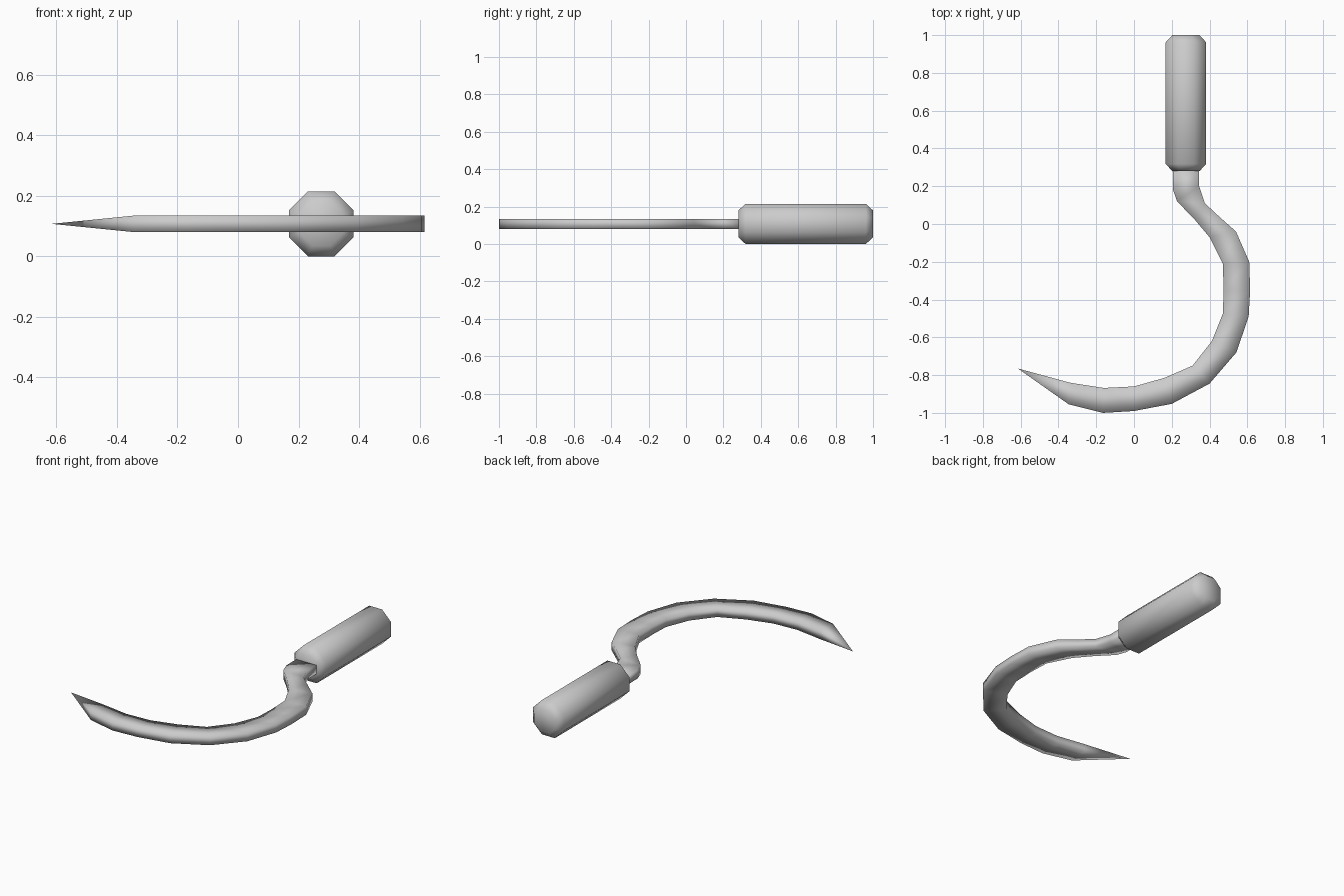
import bpy, bmesh, math

if "Cube" in bpy.data.objects:
    bpy.data.objects.remove(bpy.data.objects["Cube"])

Z_MID = 0.107


def loft(name, rings, tip=None):
    """Skin a list of equal-sized vertex rings; close the end with a cap or a point."""
    bm = bmesh.new()
    loops = [[bm.verts.new(p) for p in ring] for ring in rings]
    n = len(loops[0])
    for a, b in zip(loops, loops[1:]):
        for i in range(n):
            j = (i + 1) % n
            bm.faces.new((a[i], a[j], b[j], b[i]))
    bm.faces.new(loops[0])
    if tip:
        t = bm.verts.new(tip)
        for i in range(n):
            bm.faces.new((loops[-1][i], loops[-1][(i + 1) % n], t))
    else:
        bm.faces.new(loops[-1])
    bmesh.ops.recalc_face_normals(bm, faces=bm.faces)
    for f in bm.faces:
        f.smooth = True
    mesh = bpy.data.meshes.new(name)
    bm.to_mesh(mesh)
    bm.free()
    obj = bpy.data.objects.new(name, mesh)
    bpy.context.collection.objects.link(obj)
    return obj


# Handle: octagonal grip with chamfered ends
def octagon(y, half_width):
    r = half_width / math.cos(math.pi / 8)
    return [(0.275 + r * math.cos(math.pi / 8 + k * math.pi / 4), y,
             Z_MID + r * math.sin(math.pi / 8 + k * math.pi / 4)) for k in range(8)]


loft("handle", [octagon(y, w) for y, w in
                ((0.28, 0.072), (0.318, 0.107), (0.962, 0.107), (1.0, 0.072))])

# Blade: flat bar following inner / outer edge points from the tang to the tip
edges = [  # inner x, y, outer x, y
    (0.205, 0.285, 0.345, 0.285),
    (0.207, 0.18, 0.345, 0.20),
    (0.228, 0.12, 0.375, 0.11),
    (0.32, 0.025, 0.45, 0.04),
    (0.40, -0.07, 0.54, -0.04),
    (0.47, -0.21, 0.61, -0.20),
    (0.475, -0.35, 0.615, -0.35),
    (0.47, -0.475, 0.607, -0.49),
    (0.412, -0.62, 0.542, -0.68),
    (0.31, -0.75, 0.40, -0.845),
    (0.16, -0.815, 0.20, -0.952),
    (0.0, -0.86, 0.0, -0.99),
    (-0.16, -0.868, -0.165, -1.0),
    (-0.34, -0.84, -0.345, -0.955),
]
h = 0.027
rings = [[(ix, iy, Z_MID - h), (ox, oy, Z_MID - h), (ox, oy, Z_MID + h), (ix, iy, Z_MID + h)]
         for ix, iy, ox, oy in edges]
loft("sickle_blade", rings, tip=(-0.615, -0.765, Z_MID))
